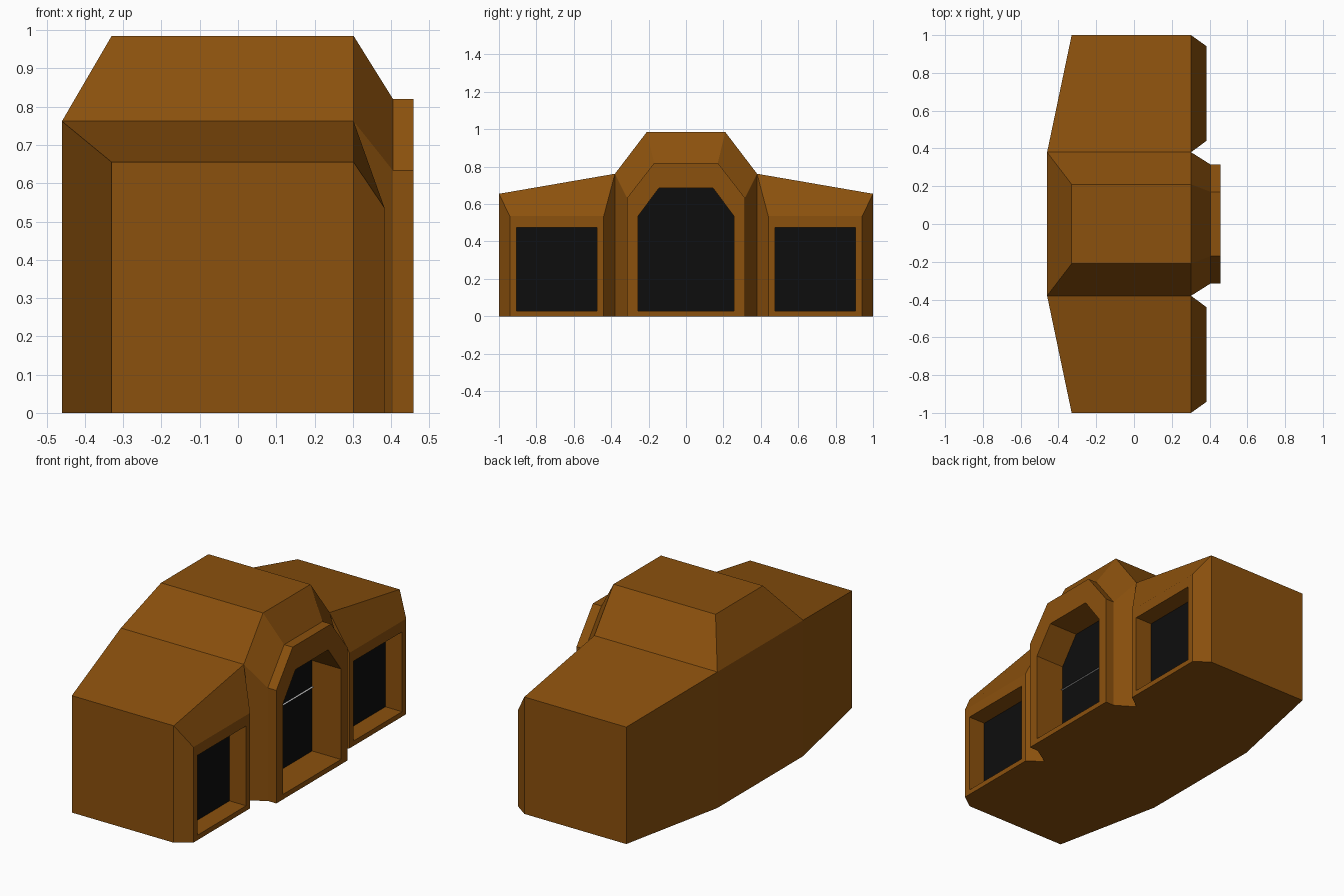
import bpy, bmesh

if "Cube" in bpy.data.objects:
    bpy.data.objects.remove(bpy.data.objects["Cube"])


def material(name, rgb):
    m = bpy.data.materials.new(name)
    m.diffuse_color = (*rgb, 1)
    m.use_nodes = True
    m.node_tree.nodes["Principled BSDF"].inputs["Base Color"].default_value = m.diffuse_color
    return m


brown = material("brown", (0.26, 0.082, 0.004))
black = material("black", (0.004, 0.004, 0.004))
grey = material("grey", (0.6, 0.6, 0.6))


def make_object(name, bm, mat):
    me = bpy.data.meshes.new(name)
    bm.to_mesh(me)
    bm.free()
    me.materials.append(mat)
    ob = bpy.data.objects.new(name, me)
    bpy.context.collection.objects.link(ob)


def ring(x, outline):
    return [(x, y, z) for y, z in outline]


def loft(name, rings, back_caps, shared):
    """Skin rings along +x; 'shared' edges of the first span adjoin a neighbour."""
    bm = bmesh.new()
    loops = [[bm.verts.new(p) for p in r] for r in rings]
    n = len(loops[0])
    for k, (a, b) in enumerate(zip(loops, loops[1:])):
        for i in range(n):
            if k == 0 and i in shared:
                continue
            j = (i + 1) % n
            bm.faces.new((a[i], a[j], b[j], b[i]))
    for cap in back_caps:
        bm.faces.new([loops[0][i] for i in reversed(cap)])
    make_object(name, bm, brown)


def panel(name, points, mat):
    bm = bmesh.new()
    bm.faces.new([bm.verts.new(p) for p in points])
    make_object(name, bm, mat)


def arch(half, top_half, shoulder, top, base=0.0):
    return [(-half, base), (half, base), (half, shoulder),
            (top_half, top), (-top_half, top), (-half, shoulder)]


PANE = 0.28  # depth of the dark panes

# Central hall with its projecting doorway and recess
hall = arch(0.38, 0.21, 0.762, 0.985)
porch = arch(0.315, 0.17, 0.633, 0.82)
opening = arch(0.257, 0.145, 0.535, 0.685, 0.028)
hall_back = [(-0.33 if z > 0.8 else -0.46, y, z) for y, z in hall]
loft("central_hall",
     [hall_back, ring(0.302, hall), ring(0.405, porch), ring(0.458, porch),
      ring(0.458, opening), ring(PANE, opening)],
     [(0, 1, 2, 5), (5, 2, 3, 4)], (1, 5))
panel("door_pane", ring(PANE, opening), black)
panel("door_ledge", [(PANE, -0.257, 0.39), (PANE + 0.012, -0.257, 0.39),
                     (PANE + 0.012, 0.257, 0.39), (PANE, 0.257, 0.39)], grey)

# Side wings, mirrored, each with a window bay
wing = [(0.38, 0), (1, 0), (1, 0.655), (0.38, 0.762)]
bay = [(0.44, 0), (0.942, 0), (0.942, 0.535), (0.44, 0.535)]
window = [(0.475, 0.028), (0.905, 0.028), (0.905, 0.475), (0.475, 0.475)]
for side, s in (("right", 1), ("left", -1)):
    def flip(outline):
        pts = [(y * s, z) for y, z in outline]
        return pts if s > 0 else [pts[i] for i in (1, 0, 3, 2)]
    back = [(-0.46 if abs(y) < 0.5 else -0.33, y, z) for y, z in flip(wing)]
    loft(side + "_wing",
         [back, ring(0.302, flip(wing)), ring(0.383, flip(bay)),
          ring(0.383, flip(window)), ring(PANE, flip(window))],
         [(0, 1, 2, 3)], (3,) if s > 0 else (1,))
    panel(side + "_window_pane", ring(PANE, flip(window)), black)
